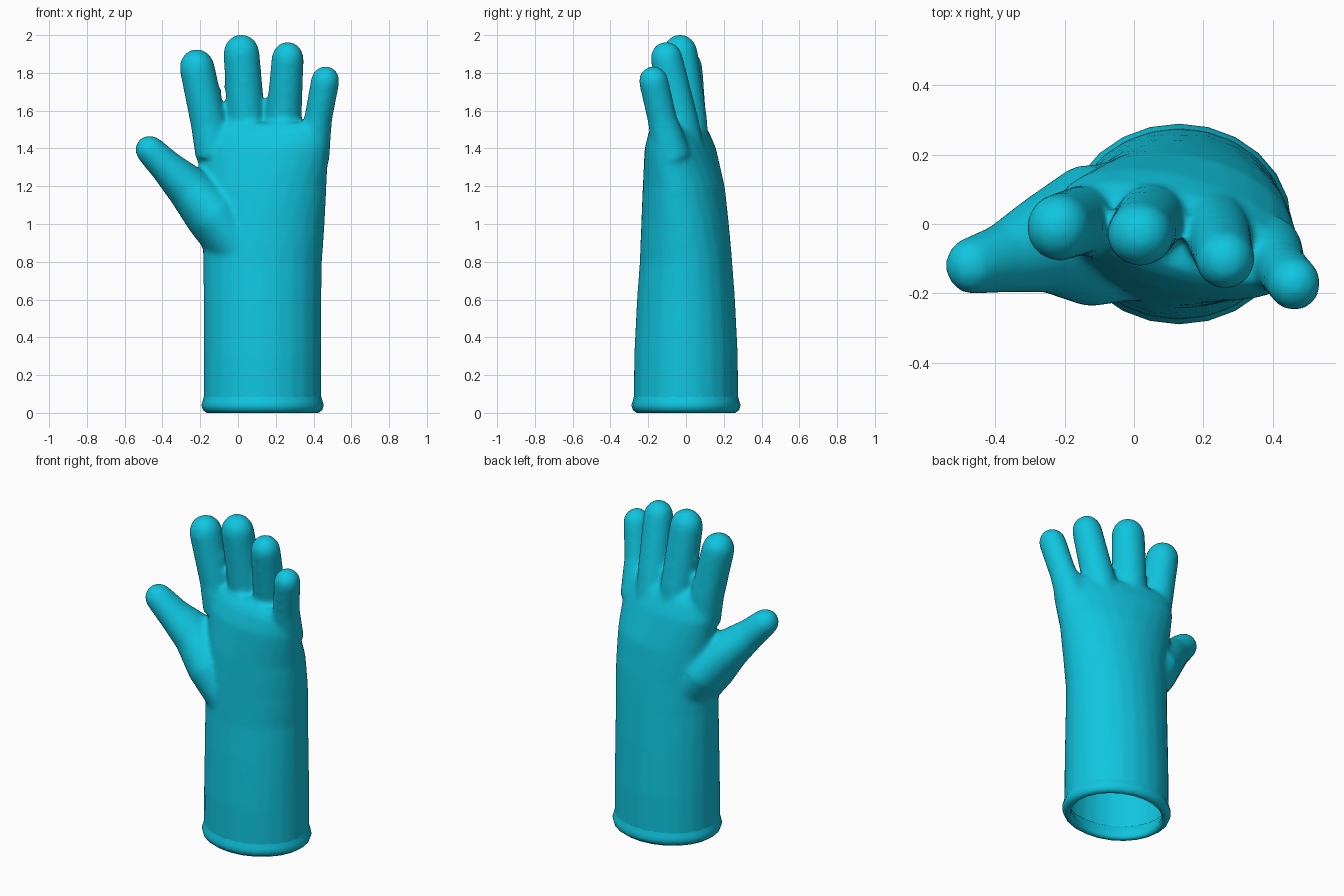
import bpy, bmesh, math
from mathutils import Vector

if "Cube" in bpy.data.objects:
    bpy.data.objects.remove(bpy.data.objects["Cube"])

teal = bpy.data.materials.new("teal rubber")
teal.diffuse_color = (0.005, 0.56, 0.74, 1)
teal.use_nodes = True
teal.node_tree.nodes["Principled BSDF"].inputs["Base Color"].default_value = teal.diffuse_color


def loft(bm, rings, cap=True):
    """Skin between rings, each ring = (centre, half-axis u, half-axis v)."""
    n = 24
    rows = []
    for c, u, v in rings:
        rows.append([bm.verts.new(c + u * math.cos(2 * math.pi * i / n)
                                  + v * math.sin(2 * math.pi * i / n)) for i in range(n)])
    for a, b in zip(rows, rows[1:]):
        for i in range(n):
            j = (i + 1) % n
            bm.faces.new((a[i], a[j], b[j], b[i]))
    if cap:
        bm.faces.new(rows[0][::-1])
        bm.faces.new(rows[-1])


def section(x, y, z, rx, ry, tilt=0.0):
    """Horizontal tilted ellipse."""
    c, s = math.cos(tilt), math.sin(tilt)
    return Vector((x, y, z)), Vector((c, s, 0)) * rx, Vector((-s, c, 0)) * ry


def finger(bm, pts):
    """Tapered tube with round tip; pts = (x, y, z, radius in front plane, radius in depth)."""
    rings = []
    for k, (x, y, z, ra, rb) in enumerate(pts):
        a = Vector(pts[max(k - 1, 0)][:3])
        b = Vector(pts[min(k + 1, len(pts) - 1)][:3])
        t = (b - a).normalized()
        u = Vector((0, 1, 0)).cross(t).normalized()
        v = t.cross(u)
        rings.append((Vector((x, y, z)), u * ra, v * rb))
    c, u, v = rings[-1]
    for deg in (22, 45, 65, 82):
        f = math.cos(math.radians(deg))
        h = pts[-1][3] * 1.03 * math.sin(math.radians(deg))
        rings.append((c + t * h, u * f, v * f))
    loft(bm, rings)


bm = bmesh.new()

# sleeve and palm
loft(bm, [section(*s) for s in (
    (0.13, 0.0, -0.10, 0.312, 0.278),
    (0.13, 0.0, 0.30, 0.312, 0.275),
    (0.13, 0.0, 0.60, 0.312, 0.260),
    (0.13, 0.0, 0.80, 0.315, 0.245),
    (0.135, -0.005, 1.00, 0.325, 0.232, -0.08),
    (0.135, -0.012, 1.20, 0.338, 0.212, -0.18),
    (0.13, -0.03, 1.40, 0.362, 0.166, -0.29),
    (0.138, -0.038, 1.49, 0.355, 0.125, -0.30),
    (0.14, -0.045, 1.535, 0.325, 0.080, -0.30))])

# four fingers, then thumb
for pts in (
    ((-0.125, 0.01, 1.36, .10, .105), (-0.155, 0.01, 1.53, .095, .10), (-0.217, -0.01, 1.83, .093, .097)),
    ((0.055, 0.02, 1.36, .105, .105), (0.045, 0.012, 1.55, .10, .10), (0.018, -0.03, 1.905, .096, .092)),
    ((0.23, 0.0, 1.36, .10, .105), (0.242, -0.03, 1.55, .095, .095), (0.263, -0.103, 1.878, .085, .085)),
    ((0.385, -0.07, 1.35, .10, .10), (0.425, -0.127, 1.56, .074, .078), (0.462, -0.172, 1.758, .076, .078)),
    ((0.00, -0.02, 0.88, .15, .20), (-0.14, -0.035, 1.06, .15, .205), (-0.27, -0.06, 1.20, .118, .14),
     (-0.38, -0.10, 1.305, .09, .10), (-0.465, -0.12, 1.39, .078, .083)),
):
    finger(bm, pts)
bmesh.ops.recalc_face_normals(bm, faces=bm.faces)

me = bpy.data.meshes.new("glove")
bm.to_mesh(me)
bm.free()
glove = bpy.data.objects.new("glove", me)
bpy.context.collection.objects.link(glove)
bpy.context.view_layer.objects.active = glove
glove.select_set(True)

# fuse into one skin and soften the joins
m = glove.modifiers.new("fuse", 'REMESH')
m.mode = 'VOXEL'
m.voxel_size = 0.015
s = glove.modifiers.new("soften", 'SMOOTH')
s.factor = 0.5
s.iterations = 8
bpy.ops.object.modifier_apply(modifier="fuse")
bpy.ops.object.modifier_apply(modifier="soften")

# cut the sleeve open at the bottom
bm = bmesh.new()
bm.from_mesh(glove.data)
bmesh.ops.bisect_plane(bm, geom=bm.verts[:] + bm.edges[:] + bm.faces[:],
                       plane_co=(0, 0, 0.05), plane_no=(0, 0, 1), clear_inner=True)
bm.to_mesh(glove.data)
bm.free()

# rolled cuff
bm = bmesh.new()
loft(bm, [section(0.13, 0, z, 0.310 + d, 0.275 + d) for z, d in (
    (0.09, 0.0), (0.06, 0.008), (0.04, 0.014), (0.015, 0.006), (0.0, -0.014),
    (0.008, -0.034), (0.03, -0.038), (0.10, -0.006))], cap=False)
bmesh.ops.recalc_face_normals(bm, faces=bm.faces)
me = bpy.data.meshes.new("cuff_rim")
bm.to_mesh(me)
bm.free()
rim = bpy.data.objects.new("cuff_rim", me)
bpy.context.collection.objects.link(rim)

for ob in (glove, rim):
    ob.data.materials.clear()
    ob.data.materials.append(teal)
    for p in ob.data.polygons:
        p.material_index = 0
        p.use_smooth = True
